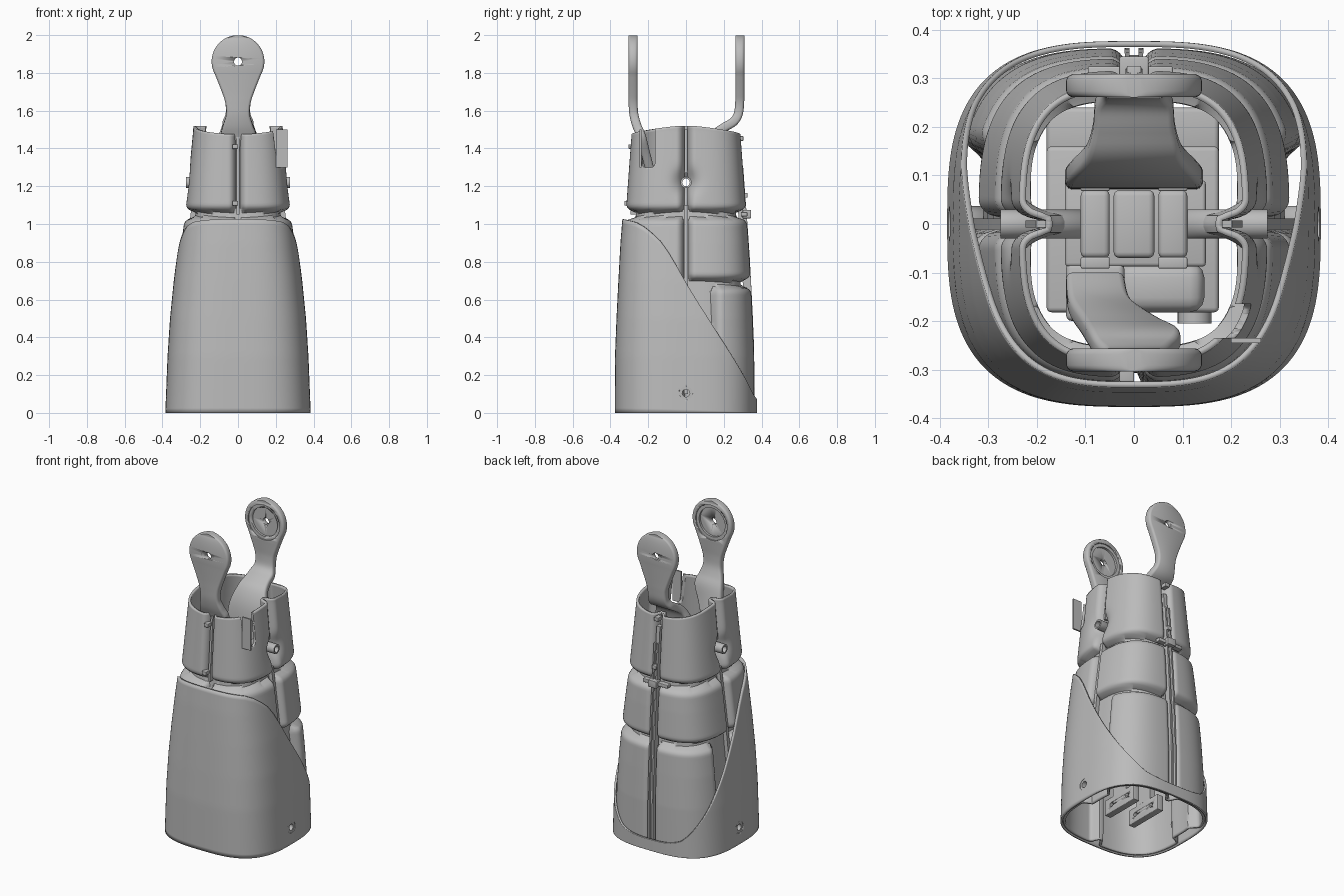
import bpy, bmesh, math
from mathutils import Vector

cube = bpy.data.objects.get("Cube")
if cube:
    bpy.data.objects.remove(cube, do_unlink=True)

grey = bpy.data.materials.new("plain_grey")
grey.use_nodes = True
grey.diffuse_color = (0.5, 0.5, 0.5, 1)
grey.node_tree.nodes["Principled BSDF"].inputs["Base Color"].default_value = (0.5, 0.5, 0.5, 1)


def activate(ob):
    bpy.ops.object.select_all(action='DESELECT')
    ob.select_set(True)
    bpy.context.view_layer.objects.active = ob


def finish(name, bm, angle=35):
    bmesh.ops.recalc_face_normals(bm, faces=bm.faces)
    me = bpy.data.meshes.new(name)
    bm.to_mesh(me)
    bm.free()
    me.materials.append(grey)
    ob = bpy.data.objects.new(name, me)
    bpy.context.collection.objects.link(ob)
    activate(ob)
    bpy.ops.object.shade_smooth_by_angle(angle=math.radians(angle))
    return ob


def apply(ob, kind, **settings):
    mod = ob.modifiers.new(kind.title(), kind)
    for key, value in settings.items():
        setattr(mod, key, value)
    activate(ob)
    bpy.ops.object.modifier_apply(modifier=mod.name)


def cut(ob, cutter):
    apply(ob, 'BOOLEAN', object=cutter, operation='DIFFERENCE', solver='EXACT')
    bpy.data.objects.remove(cutter, do_unlink=True)


def loft(name, loops, caps=True, angle=35):
    bm = bmesh.new()
    rows = [[bm.verts.new(p) for p in loop] for loop in loops]
    n = len(rows[0])
    for a, b in zip(rows, rows[1:]):
        for i in range(n):
            bm.faces.new((a[i], a[(i + 1) % n], b[(i + 1) % n], b[i]))
    if caps:
        bm.faces.new(rows[0])
        bm.faces.new(rows[-1])
    return finish(name, bm, angle)


def box(name, lo, hi, bevel=0.0):
    bm = bmesh.new()
    bmesh.ops.create_cube(bm, size=1)
    lo, hi = Vector(lo), Vector(hi)
    for v in bm.verts:
        v.co = Vector(((lo[i] + hi[i]) / 2 + v.co[i] * (hi[i] - lo[i])) for i in range(3))
    if bevel:
        bmesh.ops.bevel(bm, geom=bm.edges[:], offset=bevel, segments=3, affect='EDGES', profile=0.5)
    return finish(name, bm)


def ring(axis, centre, radius, along, n=32):
    pts = []
    for i in range(n):
        a = math.tau * i / n
        u, v = radius * math.cos(a), radius * math.sin(a)
        off = (along, u, v) if axis == 'x' else (u, along, v)
        pts.append(Vector(centre) + Vector(off))
    return pts


def rod(name, axis, centre, radius, a, b):
    return loft(name, [ring(axis, centre, radius, a), ring(axis, centre, radius, b)])


def tube(name, axis, centre, outer, inner, a, b):
    loops = [ring(axis, centre, r, p) for r, p in ((outer, a), (outer, b), (inner, b), (inner, a), (outer, a))]
    ob = loft(name, loops, caps=False)
    bm = bmesh.new()
    bm.from_mesh(ob.data)
    bmesh.ops.remove_doubles(bm, verts=bm.verts, dist=1e-5)
    bmesh.ops.recalc_face_normals(bm, faces=bm.faces)
    bm.to_mesh(ob.data)
    bm.free()
    return ob


def lerp(table, key):
    for a, b in zip(table, table[1:]):
        if key <= b[0]:
            t = max(0, (key - a[0]) / (b[0] - a[0]))
            return [p + (q - p) * t for p, q in zip(a[1:], b[1:])]
    return list(table[-1][1:])


# Tapered rounded-square body: height, half width, half depth
BODY = [(0, .385, .377), (.3, .373, .376), (.5, .36, .368), (.7, .34, .358),
        (.9, .315, .347), (1.05, .295, .335), (1.5, .252, .302)]


def radius(a, z):
    hx, hy = lerp(BODY, z)
    return (abs(math.cos(a) / hx) ** 3 + abs(math.sin(a) / hy) ** 3) ** (-1 / 3)


def shell(name, cols, rows, bottom, top, inset, thick):
    loops = []
    for j in range(rows + 1):
        loop = []
        for i in range(cols):
            a = math.tau * i / cols
            z = bottom + (top(a) - bottom) * j / rows
            r = radius(a, z)
            r -= inset(r * math.cos(a), r * math.sin(a), z)
            loop.append((r * math.cos(a), r * math.sin(a), z))
        loops.append(loop)
    ob = loft(name, loops, caps=False)
    apply(ob, 'SOLIDIFY', thickness=thick, offset=-1)
    return ob


# Front skirt with a top edge that sweeps down to the back
EDGE = [(-.38, 1.03), (-.3, 1.01), (-.25, .985), (-.2, .95), (-.15, .91), (-.1, .85),
        (-.05, .775), (0, .69), (.1, .525), (.2, .355), (.3, .18), (.34, .1), (.38, .05)]


def skirt_top(a):
    return lerp(EDGE, radius(a, .6) * math.sin(a))[0]


skirt = shell("front_skirt", 180, 40, 0, skirt_top, lambda x, y, z: 0, .012)
cut(skirt, rod("skirt_hole_cutter", 'x', (0, 0, .105), .036, -.6, .6))


# Padded inner body: rounded panels separated by grooves, with a dimple each side
def panel_inset(x, y, z):
    fillet, depth = .04, .055
    across = min(abs(x), abs(y)) - .014
    if z > 1.05:
        up = z - 1.065
    elif z > .685:
        up = min(z - .7, 1.035 - z)
    else:
        up = .67 - z
        if y > 0:
            across = min(abs(x) - .014, y - .165)
    d = math.hypot(max(fillet - across, 0), max(fillet - up, 0)) / fillet
    inset = depth * (1 - math.sqrt(1 - d * d)) if d < 1 else depth
    dimple = .06 * math.exp(-(y * y + (z - 1.22) ** 2) / .0035)
    return .015 + inset + dimple


body = shell("padded_body", 300, 120, .005,
             lambda a: 1.475 + .045 * math.cos(a) ** 2, panel_inset, .014)
cut(body, rod("pivot_cutter", 'x', (0, 0, 1.22), .026, -.6, .6))
cut(body, box("notch_cutter", (.14, -.235, 1.3), (.4, -.165, 1.7), .02))
box("notch_flange", (.2, -.245, 1.3), (.262, -.235, 1.5))

# Side pivots, base bushings and side strips
for side, s in (("left", 1), ("right", -1)):
    tube(side + "_pivot", 'x', (0, 0, 1.22), .03, .02, s * .11, s * .275)
    tube(side + "_base_bushing", 'x', (0, 0, .105), .037, .02, s * .31, s * .378)


def strip(name, a, z0, z1, inset, half, depth):
    out = Vector((math.cos(a), math.sin(a), 0))
    side = Vector((-out.y, out.x, 0))
    loops = []
    for j in range(9):
        z = z0 + (z1 - z0) * j / 8
        r = radius(a, z) - inset
        loops.append([out * (r - dr) + side * w + Vector((0, 0, z))
                      for dr, w in ((0, -half), (0, half), (depth, half), (depth, -half))])
    return loft(name, loops)


quarter = math.pi / 2
strip("left_side_strip", 0, .1, 1.1, .045, .011, .03)
strip("right_side_strip", 2 * quarter, .1, 1.1, .045, .011, .03)
strip("left_upper_strip", 0, 1.27, 1.5, .05, .007, .02)
strip("right_upper_strip", 2 * quarter, 1.27, 1.5, .05, .007, .02)
strip("front_strip", 3 * quarter, 1.05, 1.46, .04, .007, .03)
for s in (-1, 1):
    strip("back_rail", quarter + s * .04, .05, 1.3, .014, .005, .04)
strip("back_rail_core", quarter, .05, 1.4, .028, .012, .03)

# Catches along the grooves
for z in (1.11, 1.41):
    y = radius(quarter, z)
    box("front_catch", (-.03, -y + .005, z - .012), (0, -y + .05, z + .012), .003)
    box("back_catch", (-.015, y - .05, z + .03), (.015, y - .005, z + .055), .003)
box("back_clip", (-.095, .29, 1.04), (.08, .325, 1.063), .004)
box("back_clip_block", (-.03, .3, 1.03), (.03, .345, 1.075), .004)


# Round-headed arms: depth, height, half width and sideways shift along the path
def smooth_path(pts, steps=5):
    out = []
    for i in range(len(pts) - 1):
        p = [Vector(pts[min(max(i + k, 0), len(pts) - 1)]) for k in (-1, 0, 1, 2)]
        for s in range(steps):
            t = s / steps
            out.append(.5 * (2 * p[1] + (p[2] - p[0]) * t + (2 * p[0] - 5 * p[1] + 4 * p[2] - p[3]) * t * t
                             + (3 * p[1] - p[0] - 3 * p[2] + p[3]) * t ** 3))
    return out + [Vector(pts[-1])]


def arm(name, y, inward, lower):
    head = [Vector((y, 1.86 + .14 * math.cos(math.radians(d)), .14 * math.sin(math.radians(d)), 0))
            for d in range(6, 126, 6)]
    path = head + smooth_path([head[-1]] + lower)[1:]
    loops = []
    for i, p in enumerate(path):
        a, b = path[max(i - 1, 0)], path[min(i + 1, len(path) - 1)]
        tangent = Vector((0, b[0] - a[0], b[1] - a[1])).normalized()
        normal = tangent.cross(Vector((1, 0, 0)))
        r, loop = min(.016, p[2] * .8), []
        for k in range(16):
            ang = math.tau * (k + .5) / 16
            c, s = math.cos(ang), math.sin(ang)
            u = math.copysign(p[2] - r, c) + r * c
            v = math.copysign(.024 - r, s) + r * s
            loop.append(Vector((p[3] + u, p[0], p[1])) + normal * v)
        loops.append(loop)
    ob = loft(name, loops, angle=40)
    pivot = (0, y, 1.86)
    cut(ob, rod("cup_cutter", 'y', pivot, .112, inward * .016, inward * .1))
    cut(ob, rod("recess_cutter", 'y', pivot, .092, inward * .002, inward * .1))
    cut(ob, rod("hole_cutter", 'y', pivot, .021, -.1, .1))


arm("front_arm", -.28, 1, [(-.28, 1.7, .086, 0), (-.28, 1.64, .067, 0), (-.276, 1.58, .063, 0),
                           (-.26, 1.52, .08, 0), (-.235, 1.46, .095, 0), (-.21, 1.36, .08, -.03),
                           (-.17, 1.22, .065, -.07), (-.12, 1.13, .06, -.08)])
arm("back_arm", .285, -1, [(.285, 1.7, .086, 0), (.284, 1.64, .067, 0), (.276, 1.58, .066, 0),
                           (.25, 1.54, .08, 0), (.2, 1.51, .085, 0), (.15, 1.47, .1, 0),
                           (.115, 1.38, .13, 0), (.1, 1.25, .142, 0), (.095, 1.1, .142, 0)])

# Drive unit inside the body
box("drive_block", (-.142, -.088, .85), (.148, .09, 1.1), .008)
for x in (-.08, 0, .08):
    half = .042 if x == 0 else .03
    box("drive_rib", (x - half, -.07, 1.08), (x + half, .07, 1.16), .012)
for x in (-.08, .08):
    for y in (-.08, .08):
        box("drive_lug", (x - .03, y - .012, 1.09), (x + .03, y + .012, 1.17), .004)
box("front_arm_foot", (-.14, -.2, 1.06), (-.02, -.08, 1.1), .012)
box("front_motor", (-.035, -.182, .9), (.145, -.08, 1.08), .03)
box("lower_motor", (-.18, -.182, .3), (.175, .16, .8), .01)
box("rear_motor", (-.18, .14, .45), (.175, .24, .75), .01)
for x in (-.01, .125):
    rod("motor_boss", 'y', (x, 0, .6), .035, -.205, -.17)

# Mounting brackets in the base
for x in (-.09, .09):
    plate = box("base_bracket", (x - .022, -.13, .05), (x + .022, .13, .15), .004)
    for y in (-.07, .07):
        cut(plate, rod("bracket_hole_cutter", 'x', (x, y, .1), .015, -.1, .1))
    box("bracket_post", (x - .02, -.06, .14), (x + .02, .06, .32))
